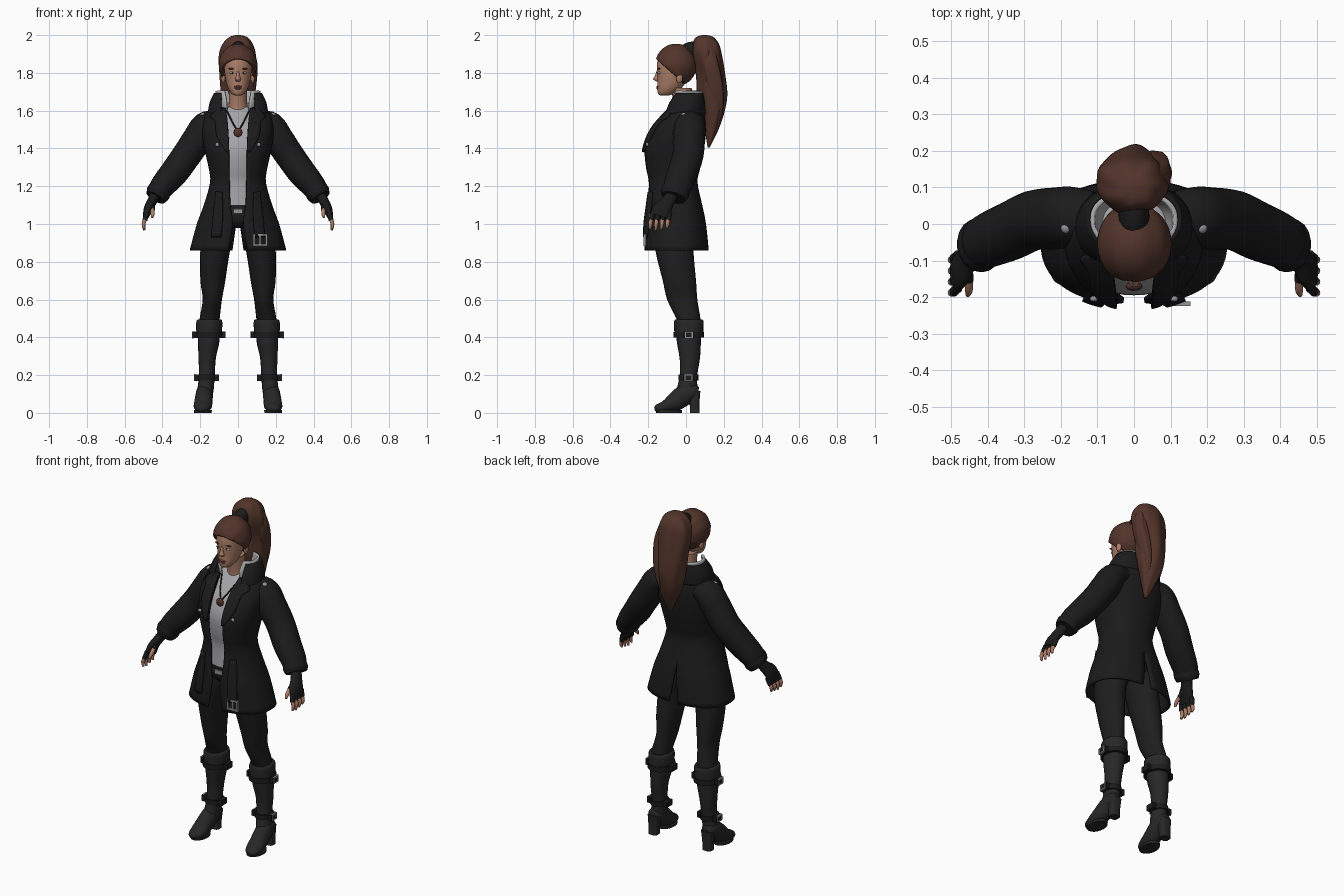
import bpy, bmesh, math
from mathutils import Vector, Matrix

if "Cube" in bpy.data.objects:
    bpy.data.objects.remove(bpy.data.objects["Cube"])


def material(name, *rgb):
    m = bpy.data.materials.new(name)
    m.use_nodes = True
    m.diffuse_color = (*rgb, 1)
    m.node_tree.nodes["Principled BSDF"].inputs["Base Color"].default_value = (*rgb, 1)
    return m


coat_black = material("coat black", .011, .011, .011)
trouser_black = material("trouser black", .013, .013, .014)
boot_black = material("boot charcoal", .02, .02, .02)
hair_brown = material("hair brown", .085, .035, .024)
skin_tan = material("skin tan", .42, .21, .14)
shirt_grey = material("shirt grey", .38, .38, .4)
fur_grey = material("lining grey", .42, .42, .42)
metal = material("metal grey", .3, .3, .3)
lip_red = material("lip red", .25, .08, .06)
eye_white = material("eye white", .5, .48, .45)


def finish(name, bm, mat, mirror=False, thick=0):
    """Turn a bmesh into a named object with its modifiers."""
    bmesh.ops.recalc_face_normals(bm, faces=bm.faces[:])
    me = bpy.data.meshes.new(name)
    bm.to_mesh(me)
    bm.free()
    me.materials.append(mat)
    ob = bpy.data.objects.new(name, me)
    bpy.context.collection.objects.link(ob)
    if mirror:
        ob.modifiers.new("Mirror", "MIRROR")
    if thick:
        mod = ob.modifiers.new("Solidify", "SOLIDIFY")
        mod.thickness, mod.offset = thick, 0
    return ob


def spline(rows, k=4):
    """Smooth curve through rows of numbers."""
    out, last = [], len(rows) - 1
    for i in range(last):
        near = [rows[max(0, min(last, i + j))] for j in (-1, 0, 1, 2)]
        for s in range(k):
            t = s / k
            out.append([b + t / 2 * (c - a + t * (2 * a - 5 * b + 4 * c - d + t * (3 * (b - c) + d - a)))
                        for a, b, c, d in zip(*near)])
    return out + [list(rows[last])]


def skin(name, rings, mat, closed=True, **kw):
    """Bridge rings of points into a surface."""
    bm = bmesh.new()
    vs = [[bm.verts.new(p) for p in r] for r in rings]
    n = len(vs[0])
    for lo, hi in zip(vs, vs[1:]):
        for i in range(n if closed else n - 1):
            j = (i + 1) % n
            bm.faces.new((lo[i], lo[j], hi[j], hi[i]))
    if closed:
        bm.faces.new(vs[0])
        bm.faces.new(vs[-1])
    return finish(name, bm, mat, **kw)


def bend(v, p):
    return math.copysign(abs(v) ** p, v)


def tube(name, rows, mat, level=True, n=20, ref=(0, 1, 0), power=1, ripple=0, k=4, **kw):
    """Rows are x, y, z, radius, radius; level keeps every ring horizontal."""
    rows = spline(rows, k)
    rings = []
    for i, (x, y, z, ra, rb) in enumerate(rows):
        u, v = Vector((1, 0, 0)), Vector((0, 1, 0))
        if not level:
            d = Vector(rows[min(i + 1, len(rows) - 1)][:3]) - Vector(rows[max(i - 1, 0)][:3])
            u = d.cross(Vector(ref)).normalized()
            v = u.cross(d).normalized()
        ring = []
        for j in range(n):
            a = math.tau * j / n
            w = 1 + ripple * (math.sin(7 * a + i / 5) + math.sin(4 * a - i / 4))
            ring.append(Vector((x, y, z)) + u * bend(math.cos(a), power) * ra * w
                        + v * bend(math.sin(a), power) * rb * w)
        rings.append(ring)
    return skin(name, rings, mat, **kw)


def ball(name, at, size, mat, **kw):
    bm = bmesh.new()
    bmesh.ops.create_uvsphere(bm, u_segments=16, v_segments=10, radius=1,
                              matrix=Matrix.Translation(at) @ Matrix.Diagonal((*size, 1)))
    return finish(name, bm, mat, **kw)


def box(name, at, size, mat, **kw):
    bm = bmesh.new()
    bmesh.ops.create_cube(bm, size=1, matrix=Matrix.Translation(at) @ Matrix.Diagonal((*size, 1)))
    return finish(name, bm, mat, **kw)


POW = .87


def wrap(name, rows, mat, n=24):
    """Open garment; rows are z, half width, front y, back y, front gap, back gap."""
    rings = []
    for z, rx, yf, yb, g, b in spline(rows):
        a = math.asin((max(g, 0) / rx) ** (1 / POW))
        e = math.pi - math.asin((max(b, 0) / rx) ** (1 / POW))
        ring = []
        for i in range(n + 1):
            t = a + (e - a) * i / n
            x = 0 if b <= 0 and i == n else rx * bend(math.sin(t), POW)
            ring.append((x, (yf + yb) / 2 - (yb - yf) / 2 * bend(math.cos(t), POW), z))
        rings.append(ring)
    return skin(name, rings, mat, closed=False, mirror=True, thick=.012)


# Coat body with open front and back vent
coat = [(.86, .25, -.215, .115, .05, .03), (1, .212, -.21, .1, .028, .01), (1.1, .175, -.2, .08, .04, 0),
        (1.22, .142, -.195, .055, .045, 0), (1.3, .15, -.21, .07, .046, 0), (1.4, .172, -.215, .09, .048, 0),
        (1.5, .185, -.175, .1, .052, 0), (1.58, .165, -.11, .095, .06, 0), (1.62, .11, -.07, .085, .065, 0)]
wrap("coat_body", coat, coat_black)


def front_y(x, z):
    rows = spline(coat)
    for lo, hi in zip(rows, rows[1:]):
        if z <= hi[0]:
            break
    t = (z - lo[0]) / (hi[0] - lo[0])
    rx, yf, yb = [lo[i] + (hi[i] - lo[i]) * t for i in (1, 2, 3)]
    return (yf + yb) / 2 - (yb - yf) / 2 * max(0, 1 - (abs(x) / rx) ** (2 / POW)) ** (POW / 2)


def strip(name, rows, lift, mat=coat_black):
    """Cloth lying on the coat front; rows are z, inner x, outer x."""
    rings = []
    for z, a, b in spline(rows):
        xs = [a + (b - a) * i / 6 for i in range(7)]
        rings.append([(x, front_y(x, z) - lift, z) for x in xs])
    skin(name, rings, mat, closed=False, mirror=True, thick=.012)


strip("lapel", [(1.61, .065, .095), (1.57, .058, .145), (1.54, .055, .12), (1.46, .05, .11), (1.38, .047, .06)], .014)
strip("hanging_belt", [(1.17, .085, .115), (1.05, .08, .13), (.93, .09, .14)], .018)

# Collar and pale lining
wrap("collar", [(1.58, .155, -.12, .1, .09, 0), (1.64, .145, -.1, .102, .09, 0), (1.69, .122, -.065, .095, .085, 0)],
     coat_black)
wrap("collar_lining", [(1.6, .085, -.09, .07, .06, 0), (1.65, .105, -.085, .08, .06, 0),
                       (1.705, .114, -.06, .085, .07, 0)], fur_grey)

# Shirt, necklace and coat fittings
tube("shirt", [(0, (f + b) / 2, z, w - .025, (b - f) / 2 - .022) for z, w, f, b, *_ in coat[2:]],
     shirt_grey, n=40, power=POW)
tube("necklace_cord", [(x, front_y(x, z) + .018, z, .004, .004) for x, z in
                       ((.06, 1.6), (.045, 1.57), (.025, 1.53), (0, 1.49))],
     coat_black, level=False, n=6, mirror=True)
ball("pendant", (0, front_y(0, 1.485) + .012, 1.485), (.023, .012, .024), hair_brown)
ball("coat_stud", (.11, front_y(.11, 1.42) - .02, 1.42), (.011, .008, .011), metal, mirror=True)
ball("shoulder_emblem", (.185, -.01, 1.577), (.016, .016, .013), metal, mirror=True)
for x in (.085, .117, .15):
    box("buckle_bar", (x, -.218, .915), (.01, .012, .06), metal)
for z in (.888, .942):
    box("buckle_rail", (.117, -.218, z), (.075, .012, .01), metal)

# Sleeves, gloves and fingers
tube("sleeve", [(.11, .02, 1.54, .06, .07), (.17, .02, 1.52, .075, .082), (.215, .015, 1.45, .079, .085),
                (.275, .01, 1.36, .077, .082), (.34, -.02, 1.27, .075, .08), (.4, -.045, 1.2, .066, .075),
                (.435, -.065, 1.145, .054, .066)], coat_black, level=False, n=24, mirror=True)
tube("cuff", [(.415, -.053, 1.18, .062, .073), (.425, -.06, 1.16, .064, .075), (.437, -.067, 1.14, .055, .066)],
     coat_black, level=False, mirror=True)
tube("glove", [(.43, -.065, 1.17, .028, .032), (.455, -.095, 1.12, .026, .036), (.475, -.125, 1.08, .024, .05),
               (.488, -.14, 1.04, .016, .05)], coat_black, level=False, mirror=True)
for i in range(4):
    y, z = -.185 + .03 * i, .967 + .006 * abs(i - 1)
    tube("finger_glove", [(.482, y + .01, 1.06, .013, .014), (.493, y, 1.02, .013, .014)],
         coat_black, level=False, n=10, mirror=True)
    tube("finger", [(.49, y, 1.03, .01, .011), (.5, y - .003, 1, .01, .011), (.496, y - .006, z, .006, .006)],
         skin_tan, level=False, n=10, mirror=True)
tube("thumb_glove", [(.46, -.11, 1.11, .018, .018), (.452, -.155, 1.075, .014, .014)],
     coat_black, level=False, n=10, ref=(1, 0, 0), mirror=True)
tube("thumb", [(.452, -.15, 1.08, .011, .011), (.452, -.18, 1.055, .011, .011), (.455, -.195, 1.035, .006, .006)],
     skin_tan, level=False, n=10, ref=(1, 0, 0), mirror=True)

# Trousers and waist belt
tube("trouser_seat", [(0, -.06, .98, .06, .06), (0, -.06, 1.01, .14, .1), (0, -.06, 1.07, .145, .115),
                      (0, -.06, 1.15, .125, .105)], trouser_black, n=32)
tube("trouser_leg", [(.085, -.06, 1.04, .07, .1), (.1, -.06, .95, .082, .105), (.122, -.06, .85, .078, .1),
                     (.133, -.035, .7, .066, .088), (.136, -.02, .6, .051, .08), (.15, .012, .5, .053, .064),
                     (.152, .015, .45, .05, .06)], trouser_black, mirror=True)
tube("waist_belt", [(0, -.06, 1.05, .15, .12), (0, -.06, 1.085, .15, .12)], boot_black, n=32, k=1)
box("waist_buckle", (0, -.183, 1.068), (.05, .01, .024), metal)

# Boots with cuffs, heels, straps and buckles
tube("boot_shaft", [(.153, .015, .47, .058, .066), (.155, .015, .38, .057, .064), (.163, .02, .29, .046, .054),
                    (.165, .014, .2, .042, .046), (.172, .005, .12, .043, .055), (.176, .005, .085, .038, .05)],
     boot_black, mirror=True)
tube("boot_cuff", [(.152, .015, .495, .062, .072), (.152, .015, .48, .069, .078), (.153, .015, .42, .067, .076),
                   (.153, .015, .4, .059, .066)], boot_black, mirror=True)
tube("boot_foot", [(.176, .065, .115, .025, .022), (.177, .045, .115, .04, .038), (.178, 0, .1, .045, .055),
                   (.183, -.06, .058, .048, .05), (.187, -.11, .034, .048, .032), (.19, -.15, .024, .034, .022),
                   (.19, -.166, .02, .012, .01)], boot_black, level=False, ref=(0, 0, 1), mirror=True)
tube("boot_sole", [(.186, -.09, 0, .046, .068), (.186, -.09, .014, .048, .07)], boot_black, k=1, mirror=True)
tube("boot_heel", [(.18, .046, 0, .028, .026), (.179, .045, .05, .03, .026), (.177, .04, .115, .036, .036)],
     boot_black, power=.6, mirror=True)
for x, y, z, rx, ry in ((.153, .015, .413, .073, .081), (.166, .013, .187, .05, .054)):
    tube("boot_strap", [(x, y, z - .015, rx, ry), (x, y, z + .015, rx, ry)], coat_black, k=1, mirror=True)
    for side in (-1, 1):
        box("strap_end", (x + side * rx, y, z), (.03, .055, .034), coat_black, mirror=True)
    for dy in (-.018, .018):
        box("strap_buckle_bar", (x + rx + .014, y + dy, z), (.008, .006, .036), metal, mirror=True)
    for dz in (-.015, .015):
        box("strap_buckle_rail", (x + rx + .014, y, z + dz), (.008, .036, .006), metal, mirror=True)

# Neck, head and face
tube("neck", [(0, -.005, 1.57, .065, .06), (0, -.012, 1.63, .05, .053), (0, -.025, 1.72, .047, .055)], skin_tan)
tube("head", [(0, -.115, 1.68, .012, .02), (0, -.107, 1.688, .032, .04), (0, -.09, 1.715, .05, .062),
              (0, -.077, 1.75, .062, .074), (0, -.07, 1.8, .071, .083), (0, -.065, 1.85, .074, .088),
              (0, -.06, 1.9, .064, .078), (0, -.06, 1.935, .03, .035)], skin_tan, n=32)
tube("nose", [(0, -.146, 1.815, .006, .008), (0, -.152, 1.785, .009, .012), (0, -.154, 1.767, .015, .02),
              (0, -.148, 1.754, .01, .008)], skin_tan, n=12)
ball("ear", (.078, -.035, 1.775), (.012, .018, .03), skin_tan, mirror=True)
ball("eye", (.031, -.141, 1.8), (.014, .009, .007), eye_white, mirror=True)
ball("iris", (.031, -.147, 1.8), (.006, .004, .006), boot_black, mirror=True)
ball("eyebrow", (.033, -.142, 1.822), (.021, .009, .004), hair_brown, mirror=True)
for z, w in ((1.727, .022), (1.718, .018)):
    ball("lip", (0, -.148, z), (w, .009, .006), lip_red)

# Swept-back hair cap, trimmed at the hairline
bm = bmesh.new()
bmesh.ops.create_uvsphere(bm, u_segments=48, v_segments=24, radius=1)
for v in bm.verts:
    v.co *= 1 + .012 * math.sin(14 * math.atan2(v.co.x, v.co.z + .6))
    v.co = Vector((v.co.x * .094, v.co.y * .102 - .053, v.co.z * .104 + 1.842))
bmesh.ops.bisect_plane(bm, geom=bm.verts[:] + bm.edges[:] + bm.faces[:], plane_co=(0, -.14, 1.862),
                       plane_no=(0, .9, 1), clear_inner=True)
finish("hair_cap", bm, hair_brown, thick=.016)

# Hair tie and ponytail
tube("hair_tie", [(0, -.01, 1.9, .045, .042), (0, .02, 1.912, .05, .042), (0, .055, 1.925, .045, .04)],
     coat_black, level=False, ref=(1, 0, 0))
tube("ponytail", [(0, .1, 2, .012, .012), (0, .1, 1.988, .05, .048), (-.003, .105, 1.95, .083, .072),
                  (-.006, .11, 1.89, .098, .08), (-.006, .128, 1.79, .09, .076), (0, .137, 1.68, .085, .078),
                  (.002, .142, 1.58, .072, .058), (.01, .135, 1.49, .042, .034), (.02, .12, 1.405, .006, .006)],
     hair_brown, n=48, ripple=.03)
tube("loose_lock", [(.05, .12, 1.95, .02, .03), (.07, .13, 1.85, .033, .045), (.06, .155, 1.72, .035, .045),
                    (.045, .165, 1.6, .025, .03), (.035, .14, 1.47, .006, .006)], hair_brown, n=24, ripple=.05)

# Smooth shading with crisp edges
for ob in bpy.context.collection.objects:
    ob.select_set(ob.type == "MESH")
    if ob.type == "MESH":
        bpy.context.view_layer.objects.active = ob
bpy.ops.object.shade_smooth_by_angle(angle=math.radians(50))
